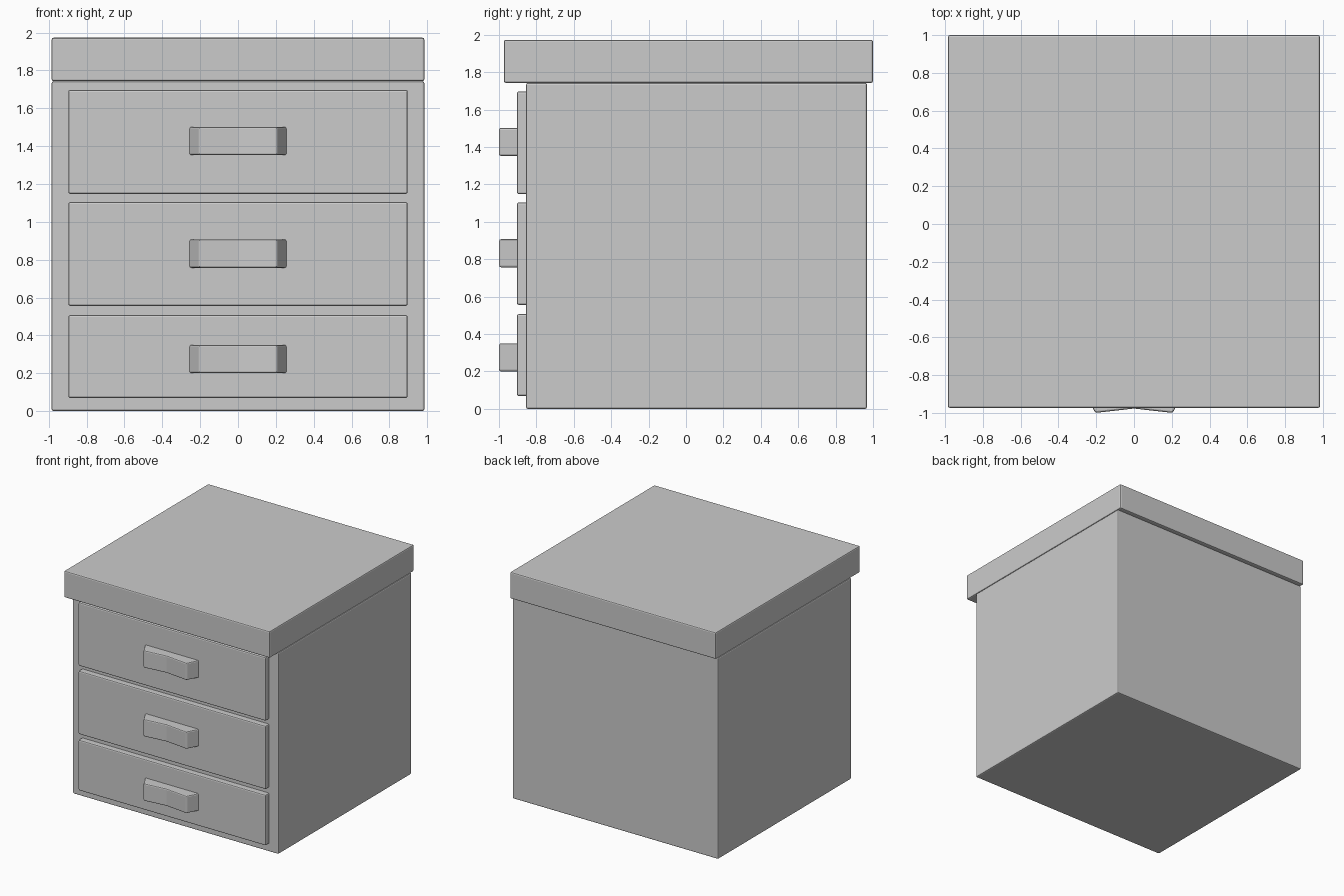
import bpy, bmesh

if "Cube" in bpy.data.objects:
    bpy.data.objects.remove(bpy.data.objects["Cube"])

BEVEL = 0.01


def prism(name, outline, z0, z1):
    """Extrude an x-y outline from z0 to z1 and soften its edges."""
    bm = bmesh.new()
    base = bm.faces.new([bm.verts.new((x, y, z0)) for x, y in outline])
    top = bmesh.ops.extrude_face_region(bm, geom=[base])["geom"]
    bmesh.ops.translate(bm, vec=(0, 0, z1 - z0),
                        verts=[v for v in top if isinstance(v, bmesh.types.BMVert)])
    bmesh.ops.recalc_face_normals(bm, faces=bm.faces)
    mesh = bpy.data.meshes.new(name)
    bm.to_mesh(mesh)
    bm.free()
    obj = bpy.data.objects.new(name, mesh)
    bpy.context.collection.objects.link(obj)
    mod = obj.modifiers.new("soft_edges", "BEVEL")
    mod.width = BEVEL
    mod.segments = 2
    mod.limit_method = "ANGLE"
    return obj


def box(name, half_x, y0, y1, z0, z1):
    return prism(name, [(-half_x, y0), (half_x, y0), (half_x, y1), (-half_x, y1)], z0, z1)


# Cabinet body and overhanging top
box("cabinet_body", 0.985, -0.855, 0.968, 0.0, 1.743)
box("cabinet_top", 0.985, -0.974, 1.0, 1.743, 1.973)

# Handle outline: tapered ends and a shallow V in the front
handle = [(-0.257, -0.89), (-0.257, -0.902), (-0.205, -1.0), (0, -0.977),
          (0.205, -1.0), (0.257, -0.902), (0.257, -0.89)]

# Three drawers, each with a handle: (bottom, top, handle bottom)
drawers = {"lower": (0.069, 0.507, 0.20),
           "middle": (0.556, 1.104, 0.757),
           "upper": (1.148, 1.697, 1.352)}
for label, (z0, z1, hz) in drawers.items():
    box(label + "_drawer", 0.897, -0.904, -0.84, z0, z1)
    prism(label + "_handle", handle, hz, hz + 0.15)
